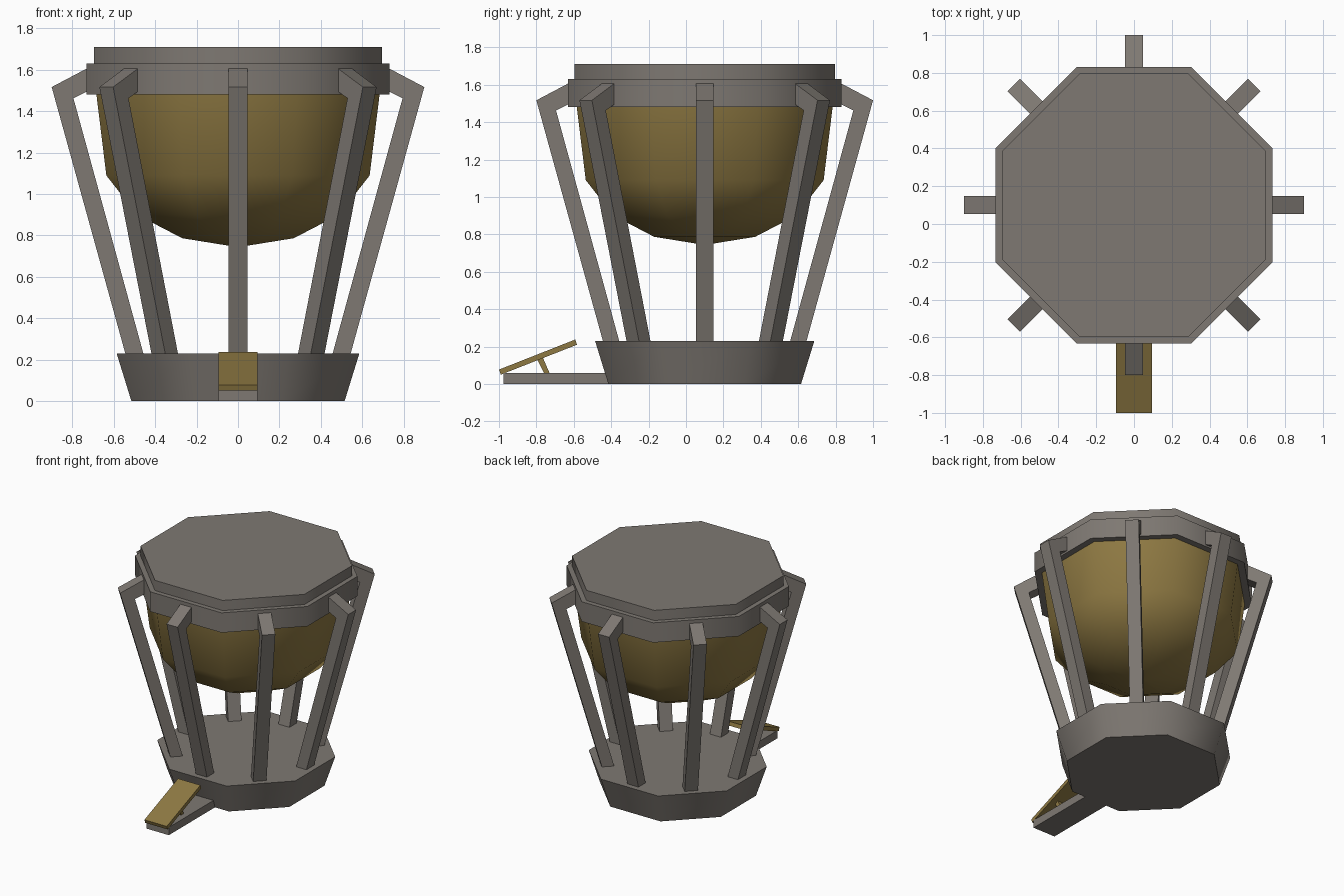
import bpy
import math
from mathutils import Matrix, Vector

cube = bpy.data.objects.get("Cube")
if cube:
    bpy.data.objects.remove(cube, do_unlink=True)

CY = 0.1                                  # drum axis in y
CORNER = 1 / math.cos(math.pi / 8)        # flat-to-corner ratio of an octagon


def material(name, color):
    m = bpy.data.materials.new(name)
    m.use_nodes = True
    m.diffuse_color = color
    node = next(n for n in m.node_tree.nodes if n.type == 'BSDF_PRINCIPLED')
    node.inputs["Base Color"].default_value = color
    return m


metal = material("warm grey metal", (0.21, 0.19, 0.17, 1))
brass = material("dull brass", (0.27, 0.19, 0.055, 1))


def make(name, verts, faces, mat):
    mesh = bpy.data.meshes.new(name)
    mesh.from_pydata(verts, [], faces)
    mesh.materials.append(mat)
    obj = bpy.data.objects.new(name, mesh)
    bpy.context.collection.objects.link(obj)
    return obj


def octagon_solid(name, profile, mat):
    """Stack of octagon rings from (half width, z) pairs, bottom to top."""
    verts, faces = [], []
    for r, z in profile:
        for i in range(8):
            a = (i + 0.5) * math.pi / 4
            verts.append((r * CORNER * math.cos(a), CY + r * CORNER * math.sin(a), z))
    for k in range(len(profile) - 1):
        for i in range(8):
            j = (i + 1) % 8
            faces.append((k * 8 + i, k * 8 + j, k * 8 + 8 + j, k * 8 + 8 + i))
    faces.append(tuple(reversed(range(8))))
    faces.append(tuple(range(len(verts) - 8, len(verts))))
    obj = make(name, verts, faces, mat)
    bpy.ops.object.select_all(action='DESELECT')
    obj.select_set(True)
    bpy.context.view_layer.objects.active = obj
    bpy.ops.object.shade_smooth_by_angle(angle=math.radians(50))
    return obj


def bar(name, outline, half, mat, turn=None):
    """Extrude a counter-clockwise (u, z) outline sideways; u runs along +x before turning."""
    n = len(outline)
    turn = turn or Matrix.Identity(4)
    verts = [turn @ Vector((u, s, z)) for s in (-half, half) for u, z in outline]
    faces = [tuple(range(n)), tuple(reversed(range(n, 2 * n)))]
    faces += [(i, i + n, (i + 1) % n + n, (i + 1) % n) for i in range(n)]
    return make(name, verts, faces, mat)


# Drum body
octagon_solid("base", [(0.515, 0), (0.586, 0.23)], metal)
octagon_solid("bowl", [(0.01, 0.745), (0.27, 0.787), (0.487, 0.90),
                       (0.636, 1.09), (0.685, 1.49)], brass)
octagon_solid("rim", [(0.732, 1.48), (0.732, 1.632)], metal)
octagon_solid("drum_head", [(0.696, 1.62), (0.696, 1.71)], metal)

# Eight bent legs, one on each flat side
leg = [(0.449, 0.2), (0.536, 0.2), (0.90, 1.517), (0.72, 1.612),
       (0.72, 1.50), (0.795, 1.463)]
for i in range(8):
    turn = Matrix.Translation((0, CY, 0)) @ Matrix.Rotation(i * math.pi / 4, 4, 'Z')
    bar(f"leg_{i + 1}", leg, 0.047, metal, turn)

# Foot pedal at the front, outlines in (y, z)
side = Matrix.Rotation(math.pi / 2, 4, 'Z')
bar("pedal_base", [(-0.975, 0), (-0.38, 0), (-0.38, 0.06), (-0.975, 0.06)], 0.095, metal, side)
bar("pedal_plate", [(-0.99, 0.05), (-0.583, 0.21), (-0.592, 0.238), (-1.0, 0.077)],
    0.095, brass, side)
bar("pedal_strut", [(-0.757, 0.055), (-0.728, 0.055), (-0.767, 0.145), (-0.797, 0.135)],
    0.05, brass, side)
